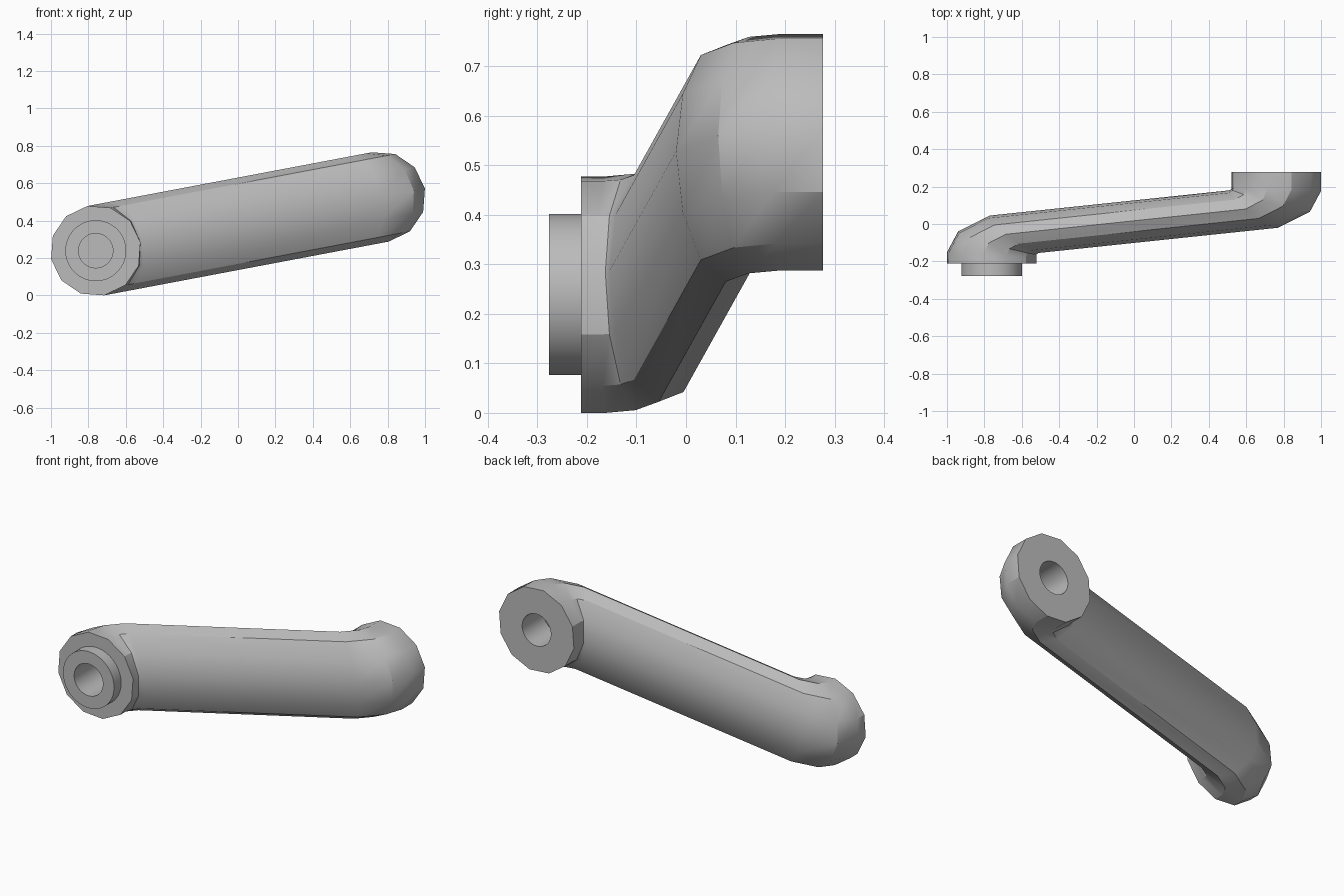
import bpy, bmesh
from math import sin, cos, pi, radians
from mathutils import Matrix, Vector

cube = bpy.data.objects.get("Cube")
if cube:
    bpy.data.objects.remove(cube, do_unlink=True)

R = 0.243           # end radius
HALF = 0.774        # distance from the middle to each end axis
SIDES = 12
FRONT, BACK, BOSS = -0.212, 0.277, -0.277
# Arm frame: x along the arm, z across it, tilted in the upright plane
TILT = Matrix.Translation((0, 0, 0.3825)) @ Matrix.Rotation(radians(-10.7), 4, 'Y')

grey = bpy.data.materials.new("grey_metal")
grey.use_nodes = True
colour = (0.5, 0.5, 0.5, 1)
grey.diffuse_color = colour
grey.node_tree.nodes["Principled BSDF"].inputs["Base Color"].default_value = colour


def add_object(name, bm):
    bmesh.ops.recalc_face_normals(bm, faces=bm.faces)
    bm.transform(TILT)
    mesh = bpy.data.meshes.new(name)
    bm.to_mesh(mesh)
    bm.free()
    mesh.materials.append(grey)
    obj = bpy.data.objects.new(name, mesh)
    bpy.context.collection.objects.link(obj)
    return obj


def cylinder(name, u, radius, y0, y1):
    bm = bmesh.new()
    place = Matrix.Translation((u, (y0 + y1) / 2, 0)) @ Matrix.Rotation(pi / 2, 4, 'X')
    bmesh.ops.create_cone(bm, cap_ends=True, segments=48, radius1=radius,
                          radius2=radius, depth=y1 - y0, matrix=place)
    return add_object(name, bm)


def ring(bm, a, b):
    """Oval section whose long-side ends are a and b, seen from above."""
    a, b = Vector((a[0], a[1], 0)), Vector((b[0], b[1], 0))
    mid, half = (a + b) / 2, (b - a) / 2
    return [bm.verts.new(mid + half * cos(t) + Vector((0, 0, R * sin(t))))
            for t in (2 * pi * i / SIDES for i in range(SIDES))]


# Arm: one bend as (outer, inner) pairs, then the same bend turned half round
bend = [((-HALF - R, -0.15), (-HALF + R, -0.175)),
        ((-0.957, -0.04), (-0.531, -0.163)),
        ((-0.785, 0.045), (-0.52, -0.155))]
turn = lambda p: (-p[0], 0.025 - p[1])
stations = [((-HALF - R, FRONT), (-HALF + R, FRONT))] + bend
stations += [(turn(i), turn(o)) for o, i in reversed(bend)]
stations.append(((HALF - R, BACK), (HALF + R, BACK)))

bm = bmesh.new()
rings = [ring(bm, a, b) for a, b in stations]
for r0, r1 in zip(rings, rings[1:]):
    for i in range(SIDES):
        j = (i + 1) % SIDES
        bm.faces.new((r0[i], r0[j], r1[j], r1[i]))
bm.faces.new(rings[0])
bm.faces.new(rings[-1])
arm = add_object("crank_arm", bm)

# Raised collar on the front end
collar = cylinder("front_collar", -HALF, 0.163, BOSS, FRONT + 0.01)

# Blind holes in both ends
front_cut = cylinder("front_hole_cutter", -HALF, 0.092, BOSS - 0.1, -0.06)
back_cut = cylinder("back_hole_cutter", HALF, 0.092, 0.08, BACK + 0.1)
for obj, cutter in ((arm, front_cut), (arm, back_cut), (collar, front_cut)):
    mod = obj.modifiers.new("hole", 'BOOLEAN')
    mod.operation, mod.solver, mod.object = 'DIFFERENCE', 'EXACT', cutter
    bpy.context.view_layer.objects.active = obj
    bpy.ops.object.modifier_apply(modifier=mod.name)
for cutter in (front_cut, back_cut):
    bpy.data.objects.remove(cutter, do_unlink=True)

# Smooth shading with crisp edges
bpy.ops.object.select_all(action='DESELECT')
for obj in (arm, collar):
    obj.select_set(True)
bpy.context.view_layer.objects.active = arm
bpy.ops.object.shade_smooth_by_angle(angle=radians(30))
